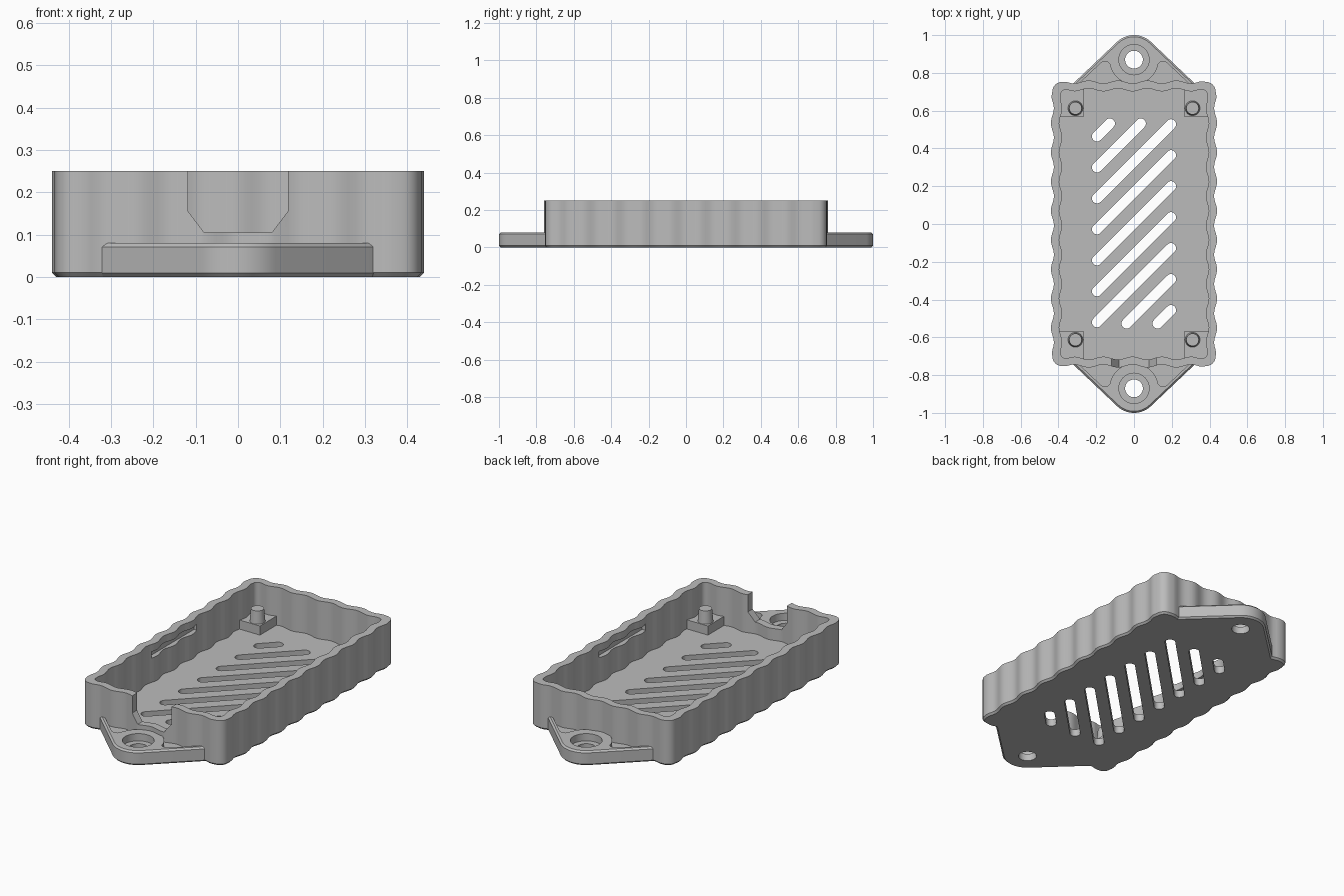
import bpy
import bmesh
from math import cos, sin, pi, radians
from mathutils import Vector

default = bpy.context.scene.objects.get("Cube")
if default:
    bpy.data.objects.remove(default, do_unlink=True)

grey = bpy.data.materials.new("mid grey")
grey.use_nodes = True
grey.diffuse_color = (0.5, 0.5, 0.5, 1)
grey.node_tree.nodes["Principled BSDF"].inputs["Base Color"].default_value = (0.5, 0.5, 0.5, 1)

HEIGHT, FLOOR, CHAMFER = 0.25, 0.04, 0.01
PERIOD, AMPLITUDE, PEAK = 0.155, 0.008, 0.07


def loft(bm, layers):
    """Solid through layers of (z, outline), all with equal point counts."""
    rings = [[bm.verts.new((x, y, z)) for x, y in pts] for z, pts in layers]
    n = len(rings[0])
    for low, high in zip(rings, rings[1:]):
        for i in range(n):
            j = (i + 1) % n
            bm.faces.new((low[i], low[j], high[j], high[i]))
    bm.faces.new(rings[0][::-1])
    bm.faces.new(rings[-1])


def make(name, *solids):
    """One object made of one or more lofted solids."""
    bm = bmesh.new()
    for layers in solids:
        loft(bm, layers)
    bmesh.ops.recalc_face_normals(bm, faces=bm.faces)
    mesh = bpy.data.meshes.new(name)
    bm.to_mesh(mesh)
    bm.free()
    mesh.materials.append(grey)
    obj = bpy.data.objects.new(name, mesh)
    bpy.context.collection.objects.link(obj)
    return obj


def activate(obj):
    bpy.ops.object.select_all(action='DESELECT')
    obj.select_set(True)
    bpy.context.view_layer.objects.active = obj


def cut(obj, *solids):
    cutter = make("cutter", *solids)
    cutter.hide_render = True
    mod = obj.modifiers.new("cut", 'BOOLEAN')
    mod.operation, mod.solver, mod.object = 'DIFFERENCE', 'EXACT', cutter
    activate(obj)
    bpy.ops.object.modifier_apply(modifier=mod.name)
    bpy.data.objects.remove(cutter, do_unlink=True)


def smooth(obj):
    activate(obj)
    bpy.ops.object.shade_smooth_by_angle(angle=radians(30))


def circle(x, y, r, n=40):
    return [(x + r * cos(2 * pi * i / n), y + r * sin(2 * pi * i / n)) for i in range(n)]


def rect(x0, x1, y0, y1):
    return [(x0, y0), (x1, y0), (x1, y1), (x0, y1)]


def prism(outline, z0, z1):
    return [(z0, outline), (z1, outline)]


def wavy_outline(hx, hy, r):
    """Rounded rectangle whose straight sides are corrugated."""
    pts = []
    for k in range(4):
        out = Vector((round(sin(k * pi / 2)), -round(cos(k * pi / 2))))
        along = Vector((-out.y, out.x))
        half, dist = (hx, hy) if k % 2 == 0 else (hy, hx)
        half -= r
        n = 44 if k % 2 == 0 else 80
        for i in range(n + 1):
            t = -half + 2 * half * i / n
            p = along * t + out * dist
            s = p.x if k % 2 == 0 else p.y
            fade = min(1, (half - abs(t)) / 0.04)
            p += out * AMPLITUDE * fade * cos(2 * pi * (s - PEAK) / PERIOD)
            pts.append(tuple(p))
        for i in range(1, 6):
            a = i * pi / 12
            p = along * (half + r * sin(a)) + out * (dist - r + r * cos(a))
            pts.append(tuple(p))
    return pts


# Tray: corrugated shell, hollowed from above
HX, HY = 0.432, 0.752
outer = wavy_outline(HX, HY, 0.05)
inset = wavy_outline(HX - CHAMFER, HY - CHAMFER, 0.04)
tray = make("tray", [(0, inset), (CHAMFER, outer), (HEIGHT, outer)])
cut(tray, prism(wavy_outline(0.388, 0.71, 0.025), FLOOR, 0.3))

# Cable notch with sloping lower corners in the front wall
notch = [(-0.08, 0.105), (0.08, 0.105), (0.118, 0.155), (0.118, 0.3), (-0.118, 0.3), (-0.118, 0.155)]
bm_notch = make("notch_cutter", prism(notch, -0.82, -0.64))
for v in bm_notch.data.vertices:
    v.co = (v.co.x, v.co.z, v.co.y)
bm_notch.data.flip_normals()
bm_notch.hide_render = True
mod = tray.modifiers.new("notch", 'BOOLEAN')
mod.operation, mod.solver, mod.object = 'DIFFERENCE', 'EXACT', bm_notch
activate(tray)
bpy.ops.object.modifier_apply(modifier=mod.name)
bpy.data.objects.remove(bm_notch, do_unlink=True)

# Diagonal vent slots, clipped to a rectangle
slots = []
for k in range(9):
    c = 0.66 - 0.164 * k
    x0, x1 = max(-0.196, -0.527 - c), min(0.196, 0.532 - c)
    outline = []
    for x, start in ((x1, -45), (x0, 135)):
        for i in range(13):
            a = radians(start + 15 * i)
            outline.append((x + 0.027 * cos(a), x + c + 0.027 * sin(a)))
    slots.append(prism(outline, -0.05, 0.1))
cut(tray, *slots)

# Snap grooves inside the long walls
cut(tray, *[prism(rect(min(s * 0.36, s * 0.408), max(s * 0.36, s * 0.408), -0.2, 0.2), 0.175, 0.21)
            for s in (-1, 1)])
smooth(tray)

# Mounting tabs at both ends
CY, EDGE = 0.87, radians(46.5)


def tab_outline(r, sy):
    """Rounded tip with straight flanks running back into the tray wall."""
    foot = (r + sin(EDGE) * (CY - 0.73)) / cos(EDGE)
    arc = [EDGE + (pi - 2 * EDGE) * i / 14 for i in range(15)]
    pts = [(foot, 0.73)] + [(r * cos(a), CY + r * sin(a)) for a in arc] + [(-foot, 0.73)]
    return [(x, y * sy) for x, y in pts]


def pocket_outline(sx, sy):
    arc = [radians(-10 - 65 * i / 10) for i in range(11)]
    pts = [(0.305, 0.73), (0.178, 0.85), (0.165, 0.859), (0.148, 0.861), (0.135, 0.855)]
    pts += [(0.13 * cos(a), CY + 0.13 * sin(a)) for a in arc] + [(0.03, 0.73)]
    return [(x * sx, y * sy) for x, y in pts]


for name, sy in (("front_tab", -1), ("back_tab", 1)):
    full, small = tab_outline(0.13, sy), tab_outline(0.121, sy)
    tab = make(name, [(0, small), (0.009, full), (0.071, full), (0.08, small)])
    cut(tab, *[prism(pocket_outline(sx, sy), 0.05, 0.12) for sx in (-1, 1)])
    cut(tab, prism(circle(0, CY * sy, 0.08), 0.04, 0.12))
    cut(tab, prism(circle(0, CY * sy, 0.047), -0.05, 0.1))
    smooth(tab)

# Corner pads with locating posts
for end, sy in (("front", -1), ("back", 1)):
    for side, sx in (("right", -1), ("left", 1)):
        corner = [(x * sx, y * sy) for x, y in rect(0.265, 0.41, 0.57, 0.73)]
        make(f"{end}_{side}_pad", prism(corner, 0.02, 0.09))
        x, y = 0.31 * sx, 0.613 * sy
        post = make(f"{end}_{side}_post", [(0.08, circle(x, y, 0.04, 32)), (0.16, circle(x, y, 0.033, 32))])
        smooth(post)
